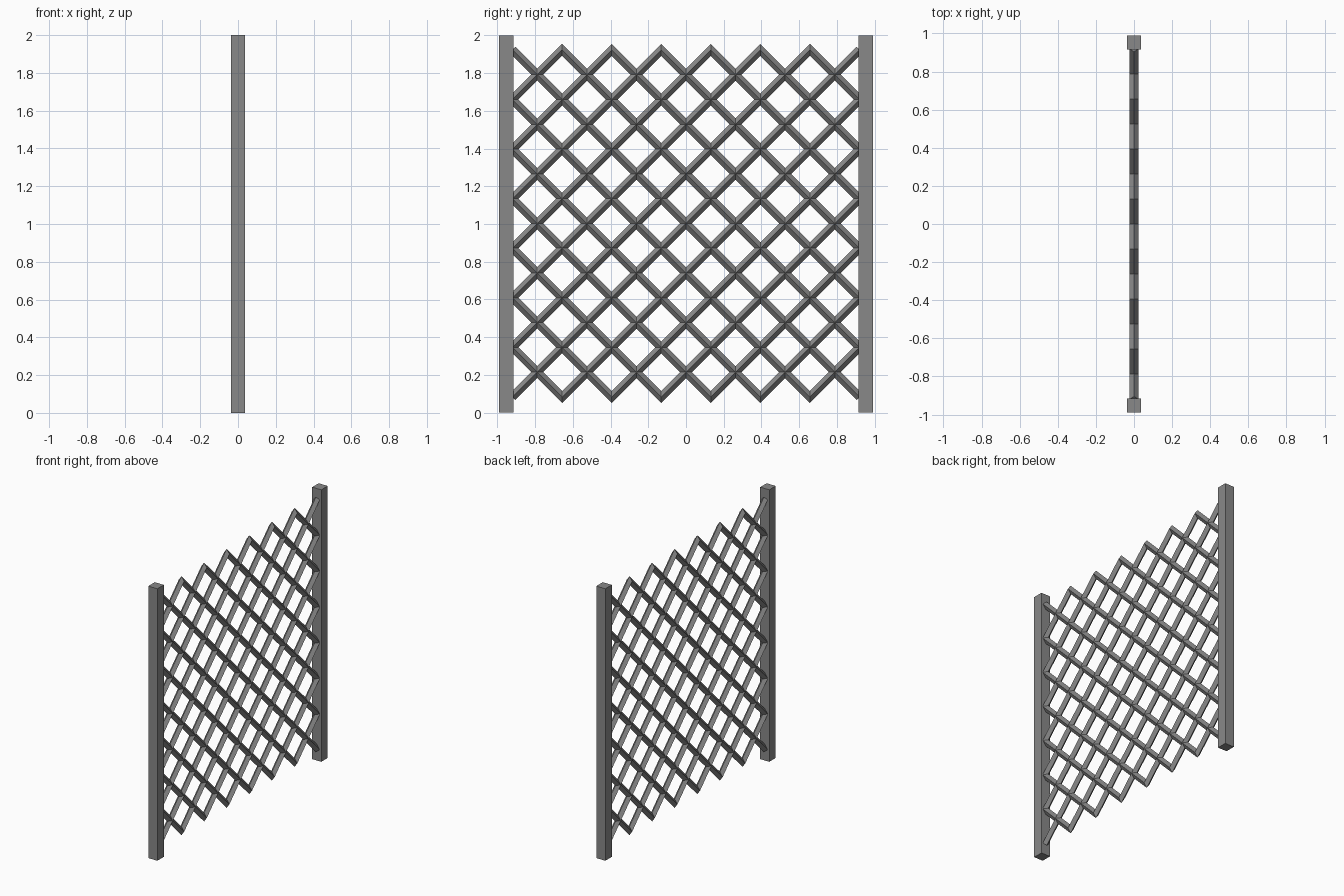
import bpy
import bmesh
from mathutils import Vector

cube = bpy.data.objects.get("Cube")
if cube:
    bpy.data.objects.remove(cube, do_unlink=True)

HALF = 0.92          # half side of the square lattice
STEP = HALF / 7      # half a mesh cell
WIRE = 0.0225        # wire radius
MID = 1.003          # lattice centre height

steel = bpy.data.materials.new("grey_steel")
steel.use_nodes = True
steel.diffuse_color = (0.25, 0.25, 0.25, 1)
steel.node_tree.nodes["Principled BSDF"].inputs["Base Color"].default_value = (0.25, 0.25, 0.25, 1)


def finish(name, bm):
    bmesh.ops.recalc_face_normals(bm, faces=bm.faces)
    mesh = bpy.data.meshes.new(name)
    bm.to_mesh(mesh)
    bm.free()
    mesh.materials.append(steel)
    bpy.context.collection.objects.link(bpy.data.objects.new(name, mesh))


def post(name, y):
    bm = bmesh.new()
    bmesh.ops.create_cube(bm, size=1)
    bmesh.ops.scale(bm, vec=(0.074, 0.075, 2), verts=bm.verts)
    bmesh.ops.translate(bm, vec=(0, y, 1), verts=bm.verts)
    finish(name, bm)


def wire(bm, corners, cyclic):
    """Sweep a diamond section along (point, mitre) pairs in the fence plane."""
    rings = []
    for p, mitre in corners:
        offsets = [mitre * WIRE, Vector((WIRE, 0, 0)), -mitre * WIRE, Vector((-WIRE, 0, 0))]
        rings.append([bm.verts.new(p + o) for o in offsets])
    pairs = list(zip(rings, rings[1:]))
    if cyclic:
        pairs.append((rings[-1], rings[0]))
    for a, b in pairs:
        for i in range(4):
            j = (i + 1) % 4
            bm.faces.new((a[i], a[j], b[j], b[i]))
    if not cyclic:
        bm.faces.new(rings[0])
        bm.faces.new(rings[-1])


# End posts
post("back_post", 0.9525)
post("front_post", -0.9525)

# Wire mesh: nested rectangular loops with mitred corners
bm = bmesh.new()
up, side = Vector((0, 0, 2 ** 0.5)), Vector((0, 2 ** 0.5, 0))
for k in range(-5, 6, 2):
    a = k * STEP
    wire(bm, [(Vector((0, a, MID + HALF)), up), (Vector((0, HALF, MID + a)), side),
              (Vector((0, -a, MID - HALF)), -up), (Vector((0, -HALF, MID - a)), -side)], True)

# Two corner-to-corner wires
for s in (1, -1):
    across = Vector((0, 1, -s)).normalized()
    wire(bm, [(Vector((0, e * HALF, MID + e * s * HALF)), across) for e in (-1, 1)], False)
finish("wire_mesh", bm)
